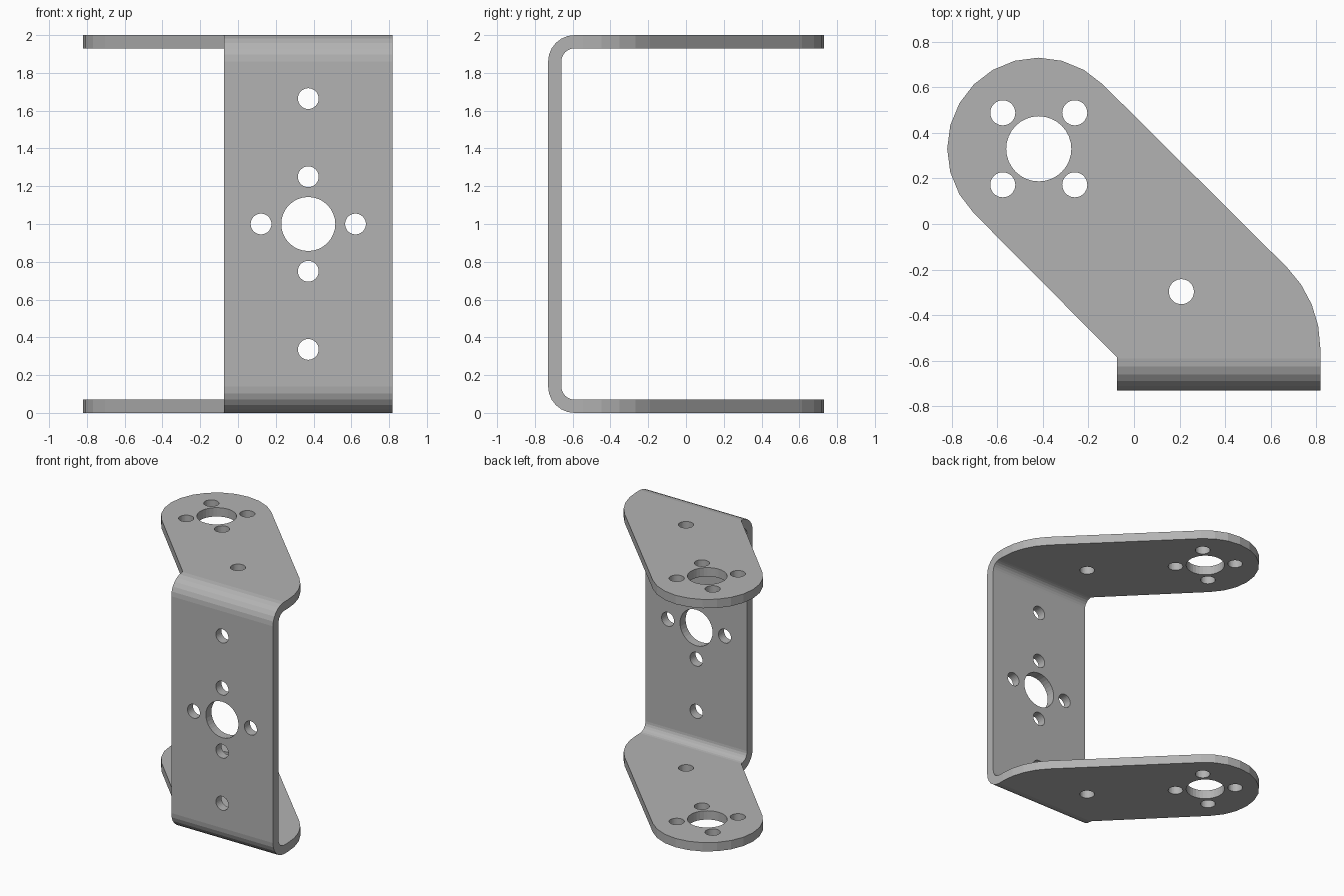
import bpy, bmesh
from math import sin, cos, pi, radians
from mathutils import Vector, Matrix

if "Cube" in bpy.data.objects:
    bpy.data.objects.remove(bpy.data.objects["Cube"])


def arc(cx, cy, r, a0, a1, n):
    """Points on an arc, angles in degrees."""
    return [(cx + r * cos(radians(a0 + (a1 - a0) * i / n)),
             cy + r * sin(radians(a0 + (a1 - a0) * i / n))) for i in range(n + 1)]


def to_object(name, bm):
    bmesh.ops.recalc_face_normals(bm, faces=bm.faces)
    mesh = bpy.data.meshes.new(name)
    bm.to_mesh(mesh)
    bm.free()
    obj = bpy.data.objects.new(name, mesh)
    bpy.context.collection.objects.link(obj)
    return obj


def prism(name, points, direction):
    """Extrude a closed 3D outline along a vector."""
    bm = bmesh.new()
    face = bm.faces.new([bm.verts.new(p) for p in points])
    ext = bmesh.ops.extrude_face_region(bm, geom=[face])
    verts = [v for v in ext["geom"] if isinstance(v, bmesh.types.BMVert)]
    bmesh.ops.translate(bm, verts=verts, vec=Vector(direction))
    return to_object(name, bm)


def boolean(obj, cutter, operation):
    mod = obj.modifiers.new(operation, 'BOOLEAN')
    mod.operation = operation
    mod.solver = 'EXACT'
    mod.object = cutter
    bpy.context.view_layer.objects.active = obj
    bpy.ops.object.modifier_apply(modifier=mod.name)
    bpy.data.objects.remove(cutter)


# Bent sheet: U-shaped side profile (y, z), extruded across the full width
outer = arc(-0.59, 0.14, 0.14, 270, 180, 6)
inner = arc(-0.59, 0.14, 0.07, 180, 270, 6)
top = lambda pts: [(y, 2 - z) for y, z in reversed(pts)]
profile = ([(0.9, 0)] + outer + top(outer) + [(0.9, 2), (0.9, 1.93)]
           + top(inner) + inner + [(0.9, 0.07)])
bracket = prism("u_bracket", [(-1, y, z) for y, z in profile], (2, 0, 0))

# Trim to the plan outline: round slanted ears and a narrower web
outline = (arc(0.318, -0.544, 0.5, 0, 45, 4) + arc(-0.42, 0.33, 0.4, 45, 225, 12)
           + [(-0.075, -0.585), (-0.075, -0.9), (0.818, -0.9)])
boolean(bracket, prism("outline_cutter", [(x, y, -0.2) for x, y in outline],
                       (0, 0, 2.4)), 'INTERSECT')

# Hole pattern: (u, v, radius) through the ears and through the web
ear_holes = [(-0.418, 0.33, 0.143), (0.208, -0.297, 0.055)]
ear_holes += [(-0.418 + 0.158 * i, 0.33 + 0.158 * j, 0.055) for i in (-1, 1) for j in (-1, 1)]
web_holes = [(0.372, 1, 0.143)]
web_holes += [(0.372, 1 + d, 0.055) for d in (-0.664, -0.25, 0.25, 0.664)]
web_holes += [(0.372 + d, 1, 0.055) for d in (-0.25, 0.25)]

holes = bmesh.new()


def drill(radius, depth, matrix):
    bmesh.ops.create_cone(holes, cap_ends=True, segments=32, radius1=radius,
                          radius2=radius, depth=depth, matrix=matrix)


for x, y, r in ear_holes:
    drill(r, 2.4, Matrix.Translation((x, y, 1)))
for x, z, r in web_holes:
    drill(r, 0.3, Matrix.Translation((x, -0.7, z)) @ Matrix.Rotation(pi / 2, 4, 'X'))
boolean(bracket, to_object("hole_cutter", holes), 'DIFFERENCE')

# Darker grey metal
metal = bpy.data.materials.new("dark_grey_metal")
metal.diffuse_color = (0.45, 0.45, 0.45, 1)
metal.use_nodes = True
metal.node_tree.nodes["Principled BSDF"].inputs["Base Color"].default_value = metal.diffuse_color
bracket.data.materials.clear()
bracket.data.materials.append(metal)
for p in bracket.data.polygons:
    p.material_index = 0
